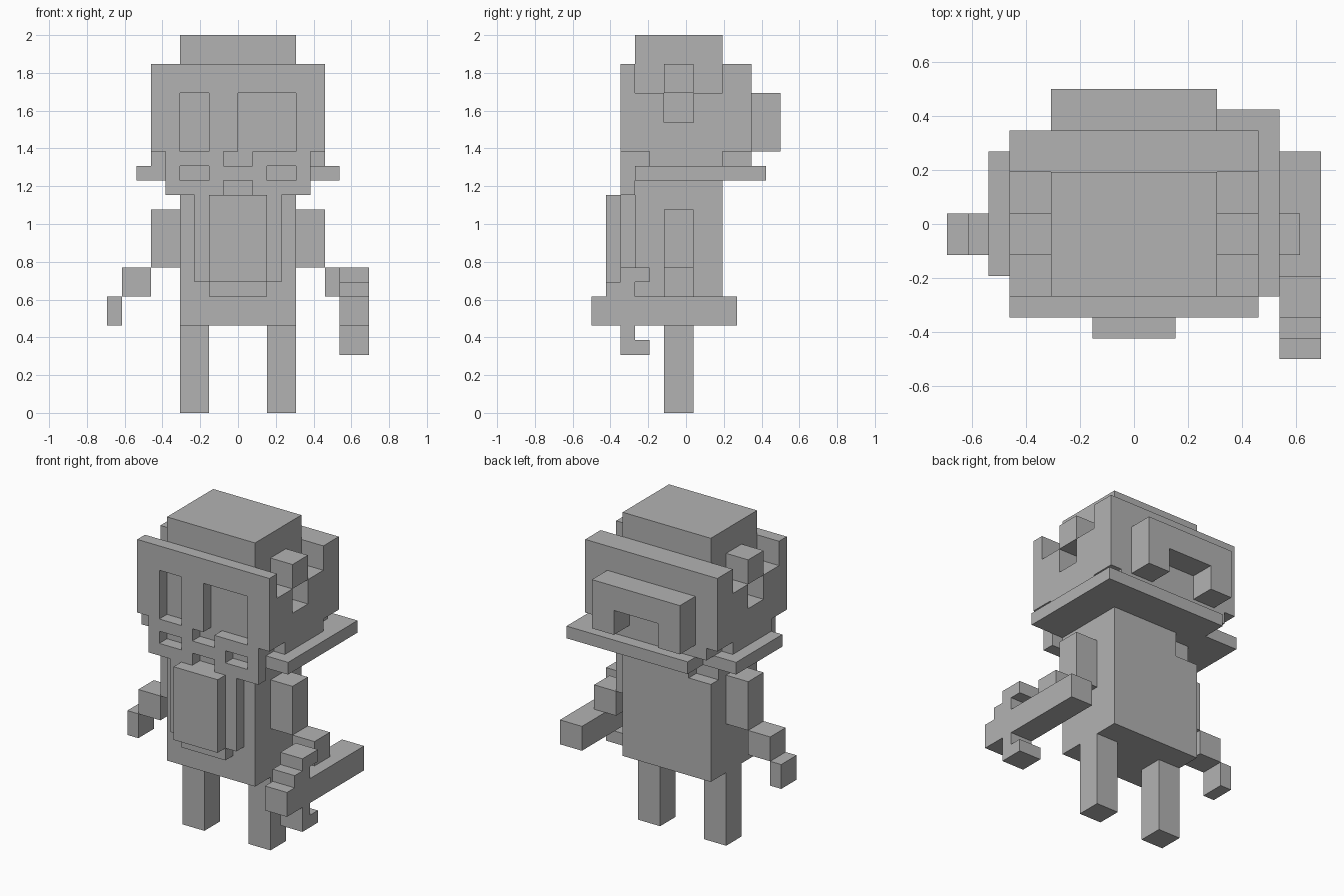
import bpy
import bmesh
from itertools import product
from mathutils import Vector

UNIT = 1 / 13                     # size of one block
OFFSET = Vector((0, -0.5, 0))     # centres the block grid in depth

old = bpy.data.objects.get("Cube")
if old:
    bpy.data.objects.remove(old, do_unlink=True)

grey = bpy.data.materials.new("plain_grey")
grey.use_nodes = True
grey.diffuse_color = (0.45, 0.45, 0.45, 1)
grey.node_tree.nodes["Principled BSDF"].inputs["Base Color"].default_value = grey.diffuse_color


def cells(boxes):
    """Unit blocks filled by boxes given as (x range, y range, z range)."""
    return {c for box in boxes for c in product(*(range(*span) for span in box))}


def mirrored(boxes):
    """The same boxes on the other side of x = 0."""
    return [((-x[1], -x[0]), y, z) for x, y, z in boxes]


def build(name, boxes, cuts=()):
    """Make one clean shell around the filled blocks."""
    solid = cells(boxes) - cells(cuts)
    bm = bmesh.new()
    verts = {}

    def vert(p):
        key = tuple(p)
        if key not in verts:
            verts[key] = bm.verts.new((Vector(p) + OFFSET) * UNIT)
        return verts[key]

    for cell in solid:
        for axis, side in product(range(3), (0, 1)):
            neighbour = list(cell)
            neighbour[axis] += 2 * side - 1
            if tuple(neighbour) in solid:
                continue
            u, v = (axis + 1) % 3, (axis + 2) % 3
            corners = []
            for du, dv in ((0, 0), (1, 0), (1, 1), (0, 1)):
                p = list(cell)
                p[axis] += side
                p[u] += du
                p[v] += dv
                corners.append(vert(p))
            bm.faces.new(corners if side else corners[::-1])
    # merge the flat areas into large faces
    bmesh.ops.dissolve_limit(bm, angle_limit=0.01, verts=bm.verts[:], edges=bm.edges[:])
    mesh = bpy.data.meshes.new(name)
    bm.to_mesh(mesh)
    bm.free()
    mesh.materials.append(grey)
    obj = bpy.data.objects.new(name, mesh)
    bpy.context.collection.objects.link(obj)
    return obj


def pair(name, boxes):
    build("left_" + name, boxes)
    build("right_" + name, mirrored(boxes))


# limbs
LIMB = (-1, 1)
pair("leg", [((2, 4), LIMB, (0, 6))])
pair("upper_arm", [((4, 6), LIMB, (10, 14))])
pair("forearm", [((6, 8), LIMB, (8, 10))])
build("right_hand", [((-9, -8), LIMB, (6, 8))])

# body, with a nick at the back of one shoulder
build("torso", [((-4, 4), (-3, 3), (6, 16))],
      cuts=[((-4, -2), (2, 3), (14, 16))])

# layered beard
build("beard_back", [((-3, 3), (-4, -3), (9, 15)),
                     ((-2, 2), (-4, -3), (8, 9))])
build("beard_front", [((-2, 2), (-5, -4), (9, 15))])

# uneven collar under the head
build("collar", [((-4, 7), (-3, 6), (16, 17)),
                 ((-7, -4), (-2, 4), (16, 17))])

# head with a recess in each side below the horns
side_recess = [((4, 6), LIMB, (20, 22))]
build("head", [((-6, 6), (-3, 3), (18, 22)),
               ((-6, 6), (-2, 3), (17, 18)),
               ((-5, 5), (-3, 5), (17, 18)),
               ((-6, 6), (3, 5), (18, 24))],
      cuts=side_recess + mirrored(side_recess))
build("head_top", [((-4, 4), (-3, 3), (22, 26))])
pair("horn", [((4, 6), LIMB, (22, 24))])

# face mask with pierced eyes, nose, cheeks and mouth
FACE = (-4, -3)
cheek = [((2, 4), FACE, (16, 17))]
build("face_mask",
      [((-6, 6), FACE, (18, 24)), ((-5, 5), FACE, (15, 18))],
      cuts=cheek + mirrored(cheek) + [
          ((-4, -2), FACE, (18, 22)),
          ((0, 4), FACE, (18, 22)),
          ((-1, 1), FACE, (17, 18)),
          ((-1, 1), FACE, (15, 16))])

# bun at the back of the head, open underneath
build("back_bun", [((-4, 4), (5, 7), (18, 22))],
      cuts=[((-2, 2), (5, 7), (18, 20))])

# held tool with hooked guards
GRIP = (7, 9)
build("held_tool", [(GRIP, (-6, 4), (6, 8)),
                    (GRIP, (-5, -4), (8, 9)),
                    (GRIP, (-4, -3), (4, 10)),
                    (GRIP, (-3, -2), (9, 10)),
                    (GRIP, (-3, -2), (4, 5))])
